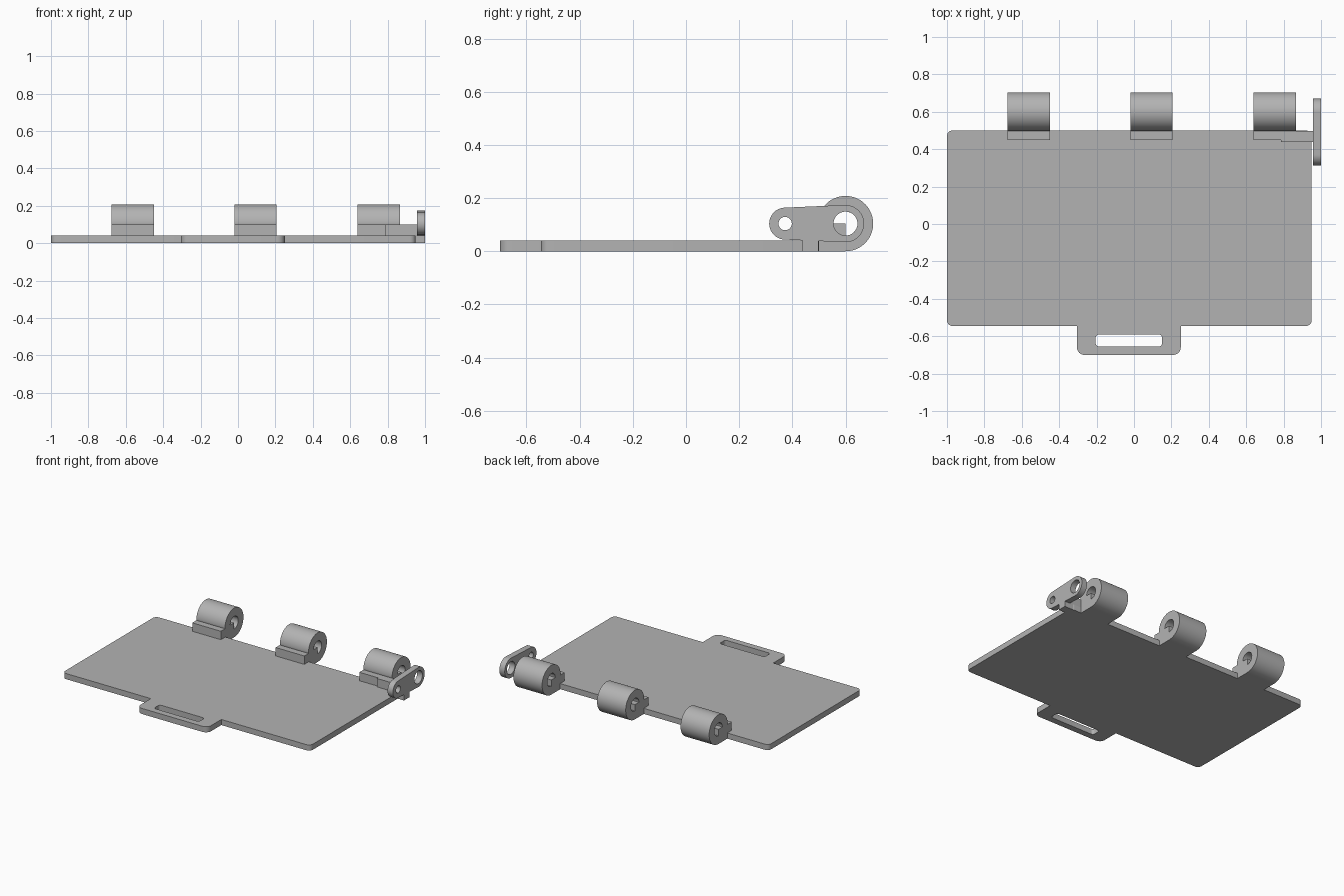
import bpy, bmesh, math
from mathutils import Matrix

cube = bpy.data.objects.get("Cube")
if cube:
    bpy.data.objects.remove(cube, do_unlink=True)

grey = bpy.data.materials.new("plain grey")
grey.use_nodes = True
COLOUR = (0.45, 0.45, 0.45, 1)
grey.diffuse_color = COLOUR
grey.node_tree.nodes["Principled BSDF"].inputs["Base Color"].default_value = COLOUR

# Turns a flat (u, v) profile with depth w into (y, z) with depth along x
SIDEWAYS = Matrix(((0, 0, 1, 0), (1, 0, 0, 0), (0, 1, 0, 0), (0, 0, 0, 1)))


def arc(cu, cv, r, start, end, steps):
    angles = [math.radians(start + (end - start) * i / steps) for i in range(steps + 1)]
    return [(cu + r * math.cos(a), cv + r * math.sin(a)) for a in angles]


def circle(cu, cv, r, steps=40):
    return arc(cu, cv, r, 0, 360, steps)[:-1]


def rounded_rect(u0, u1, v0, v1, r):
    return (arc(u1 - r, v1 - r, r, 0, 90, 6) + arc(u0 + r, v1 - r, r, 90, 180, 6)
            + arc(u0 + r, v0 + r, r, 180, 270, 6) + arc(u1 - r, v0 + r, r, 270, 360, 6))


def extrude_profile(name, loops, start, end, matrix=None):
    """Fill an outline with its holes and extrude it from start to end."""
    bm = bmesh.new()
    for loop in loops:
        verts = [bm.verts.new((u, v, start)) for u, v in loop]
        for a, b in zip(verts, verts[1:] + verts[:1]):
            bm.edges.new((a, b))
    bmesh.ops.triangle_fill(bm, edges=bm.edges[:], use_beauty=True, normal=(0, 0, 1))
    solid = bmesh.ops.extrude_face_region(bm, geom=bm.faces[:], use_keep_orig=True)
    moved = [g for g in solid["geom"] if isinstance(g, bmesh.types.BMVert)]
    bmesh.ops.translate(bm, verts=moved, vec=(0, 0, end - start))
    if matrix:
        bm.transform(matrix)
    bmesh.ops.recalc_face_normals(bm, faces=bm.faces[:])
    mesh = bpy.data.meshes.new(name)
    bm.to_mesh(mesh)
    bm.free()
    mesh.materials.append(grey)
    obj = bpy.data.objects.new(name, mesh)
    bpy.context.collection.objects.link(obj)
    bpy.ops.object.select_all(action="DESELECT")
    obj.select_set(True)
    bpy.context.view_layer.objects.active = obj
    bpy.ops.object.shade_smooth_by_angle(angle=math.radians(30))
    return obj


# Base plate with a slotted pull tab at the front
R = 0.03
plate = (arc(0.95 - R, 0.5 - R, R, 0, 90, 6) + arc(-1 + R, 0.5 - R, R, 90, 180, 6)
         + arc(-1 + R, -0.545 + R, R, 180, 270, 6) + [(-0.305, -0.545)]
         + arc(-0.265, -0.66, 0.04, 180, 270, 6) + arc(0.21, -0.66, 0.04, 270, 360, 6)
         + [(0.25, -0.545)] + arc(0.95 - R, -0.545 + R, R, 270, 360, 6))
slot = rounded_rect(-0.205, 0.15, -0.655, -0.59, 0.018)
extrude_profile("base_plate", [plate, slot], 0, 0.04)

# Hinge knuckles: barrel, clamping foot and a three-quarter round bore
PY, PZ = 0.6, 0.104
knuckle = ([(0.5, 0), (0.5, 0.04), (0.45, 0.04), (0.45, 0.1), (0.497, 0.1)]
           + arc(PY, PZ, 0.104, 180, -90, 60))
bore = arc(PY, PZ, 0.045, 180, -90, 36) + [(PY, PZ)]
for side, x in (("right", -0.675), ("middle", -0.018), ("left", 0.64)):
    extrude_profile("hinge_knuckle_" + side, [knuckle, bore], x, x + 0.225, SIDEWAYS)

# Lever plate with a small and a large hole
LY = 0.373
lever = arc(LY, PZ, 0.06, 268, 92, 30) + arc(PY, PZ, 0.07, 92, -92, 36)
extrude_profile("lever_plate", [lever, circle(LY, PZ, 0.025), circle(PY, PZ, 0.045)],
                0.958, 1.0, SIDEWAYS)

# Arm and foot joining the lever to the plate
extrude_profile("lever_arm", [[(0.438, 0), (0.498, 0), (0.498, 0.1), (0.438, 0.1)]],
                0.787, 0.96, SIDEWAYS)
extrude_profile("lever_foot", [[(0.438, 0), (0.498, 0), (0.498, 0.06), (0.438, 0.06)]],
                0.94, 1.0, SIDEWAYS)
